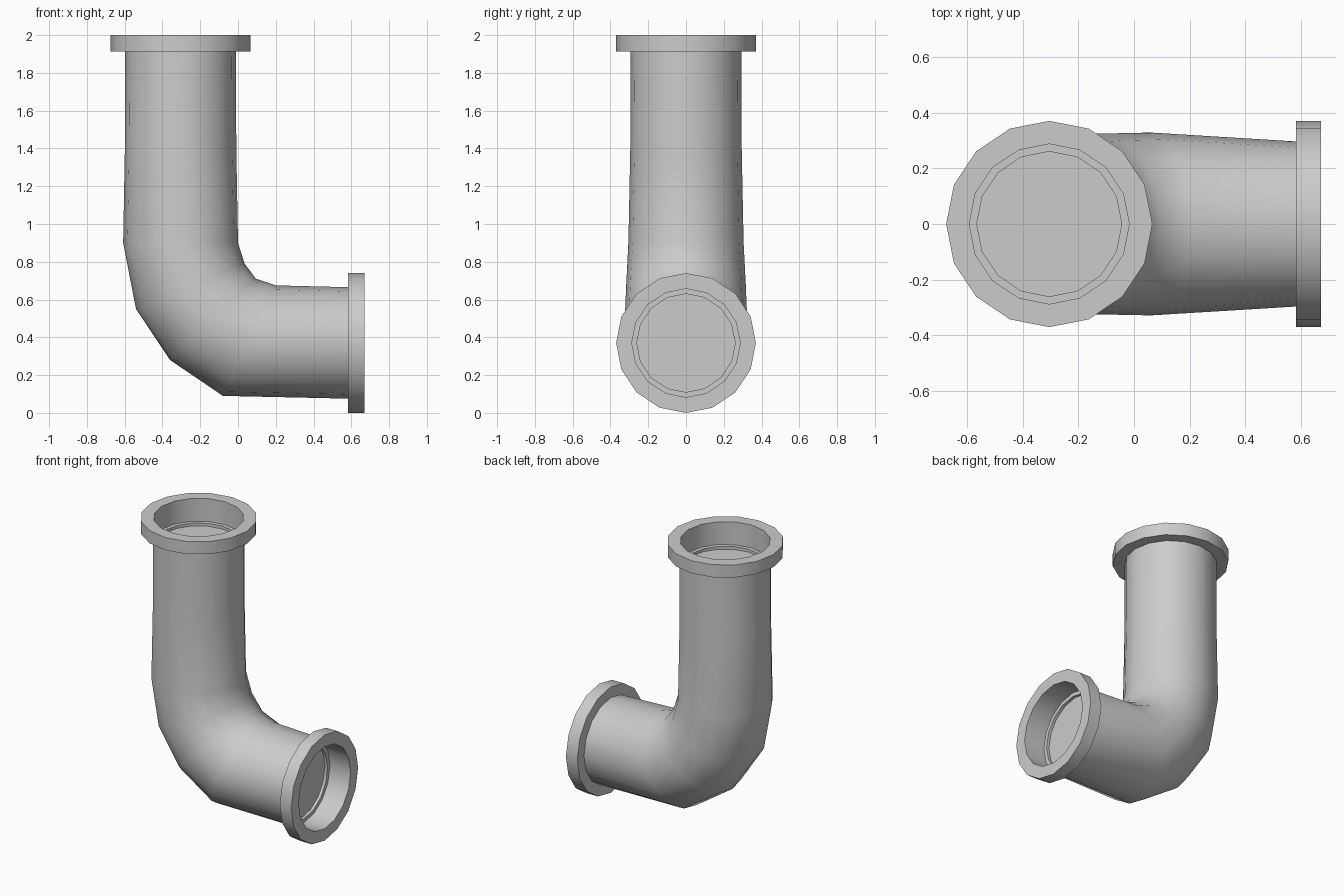
import bpy, bmesh, math
from mathutils import Vector

if "Cube" in bpy.data.objects:
    bpy.data.objects.remove(bpy.data.objects["Cube"])

SIDES = 16


def loft(name, rings, cap_start=False):
    """Skin rings given as (inner point xz, outer point xz, half width in y)."""
    bm = bmesh.new()
    loops = []
    for a, b, w in rings:
        a, b = Vector((a[0], 0, a[1])), Vector((b[0], 0, b[1]))
        mid, arm = (a + b) / 2, (a - b) / 2
        loops.append([bm.verts.new(mid + arm * math.cos(t) + Vector((0, w * math.sin(t), 0)))
                      for t in (2 * math.pi * i / SIDES for i in range(SIDES))])
    for p, q in zip(loops, loops[1:]):
        for i in range(SIDES):
            j = (i + 1) % SIDES
            bm.faces.new((p[i], p[j], q[j], q[i]))
    if cap_start:
        bm.faces.new(loops[0])
    bmesh.ops.recalc_face_normals(bm, faces=bm.faces)
    # the outermost wall must face away from the part's axis
    p, q = loops[-2], loops[-1]
    face = next(f for f in bm.faces if p[0] in f.verts and p[1] in f.verts and q[0] in f.verts)
    centre = sum((v.co for v in p + q), Vector()) / (2 * SIDES)
    if face.normal.dot(face.calc_center_median() - centre) < 0:
        bmesh.ops.reverse_faces(bm, faces=bm.faces)
    mesh = bpy.data.meshes.new(name)
    bm.to_mesh(mesh)
    bm.free()
    obj = bpy.data.objects.new(name, mesh)
    bpy.context.collection.objects.link(obj)
    bpy.ops.object.select_all(action='DESELECT')
    obj.select_set(True)
    bpy.context.view_layer.objects.active = obj
    bpy.ops.object.shade_smooth_by_angle(angle=math.radians(40))
    return obj


TOP_X, END_Z = -0.304, 0.37


def top_ring(r, z):
    return (TOP_X + r, z), (TOP_X - r, z), r


def end_ring(r, x):
    return (x, END_Z + r), (x, END_Z - r), r


# Bent pipe, widening through the elbow
loft("elbow_pipe", [
    top_ring(0.293, 1.95),
    top_ring(0.295, 1.40),
    ((0.0, 0.90), (-0.608, 0.90), 0.305),
    ((0.035, 0.79), (-0.54, 0.55), 0.317),
    ((0.095, 0.71), (-0.36, 0.28), 0.324),
    ((0.20, 0.675), (-0.08, 0.09), 0.328),
    end_ring(0.295, 0.60),
])

# Flanges: recessed plug, socket bore, face, rim and back (radius, depth)
PROFILE = [(0.26, 0.18), (0.26, 0.16), (0.287, 0.16), (0.287, 0.0),
           (0.37, 0.0), (0.37, 0.088), (0.287, 0.088), (0.287, 0.12)]
loft("top_flange", [top_ring(r, 2.0 - d) for r, d in PROFILE], cap_start=True)
loft("end_flange", [end_ring(r, 0.67 - d) for r, d in PROFILE], cap_start=True)
